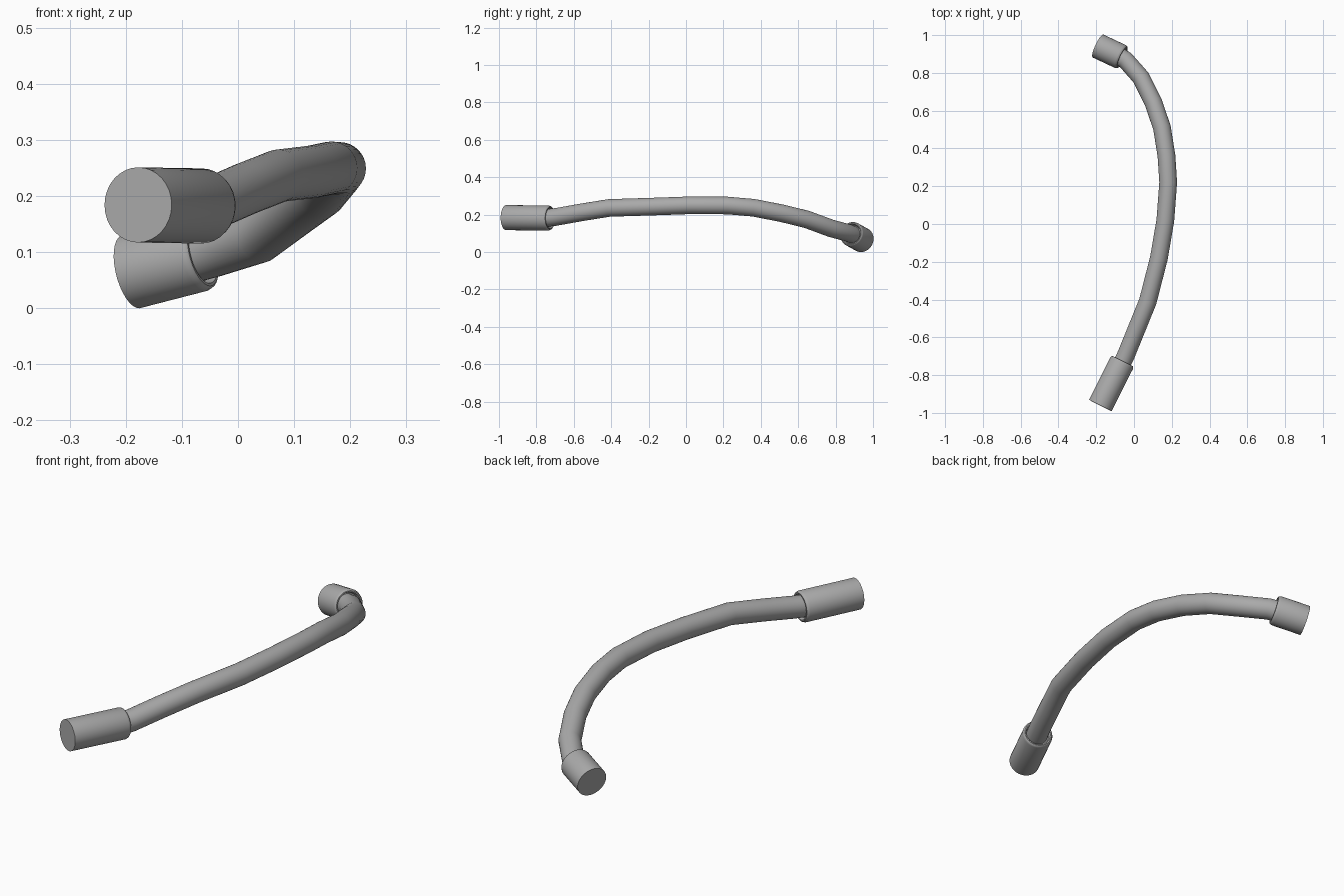
import bpy, bmesh, math
from mathutils import Vector

cube = bpy.data.objects.get("Cube")
if cube:
    bpy.data.objects.remove(cube)

gray = bpy.data.materials.new("plain gray")
gray.use_nodes = True
color = (0.4, 0.4, 0.4, 1)
gray.diffuse_color = color
gray.node_tree.nodes["Principled BSDF"].inputs["Base Color"].default_value = color

SIDES = 32
HOSE_R = 0.047
CAP_R = 0.067


def skin(name, rings):
    """Join (centre, direction, radius) rings into a closed tube."""
    bm = bmesh.new()
    loops = []
    for centre, axis, radius in rings:
        u = axis.cross(Vector((0, 0, 1))).normalized()
        v = u.cross(axis).normalized()
        loops.append([bm.verts.new(centre + radius * (math.cos(a) * u + math.sin(a) * v))
                      for a in (math.tau * i / SIDES for i in range(SIDES))])
    for a, b in zip(loops, loops[1:]):
        for i in range(SIDES):
            j = (i + 1) % SIDES
            bm.faces.new((a[i], a[j], b[j], b[i]))
    bm.faces.new(loops[0])
    bm.faces.new(loops[-1])
    bmesh.ops.recalc_face_normals(bm, faces=bm.faces)
    mesh = bpy.data.meshes.new(name)
    bm.to_mesh(mesh)
    bm.free()
    mesh.materials.append(gray)
    obj = bpy.data.objects.new(name, mesh)
    bpy.context.collection.objects.link(obj)
    bpy.ops.object.select_all(action='DESELECT')
    obj.select_set(True)
    bpy.context.view_layer.objects.active = obj
    bpy.ops.object.shade_smooth_by_angle(angle=math.radians(35))


def end_sleeve(name, outer, inner):
    """Cylindrical sleeve with a chamfered, recessed mouth at the inner end."""
    outer, inner = Vector(outer), Vector(inner)
    d = (inner - outer).normalized()
    # distance back from the mouth, radius
    mouth = [(0.012, CAP_R), (0.003, 0.064), (0, 0.06), (0, 0.055), (0.015, 0.05)]
    skin(name, [(outer, d, CAP_R)] + [(inner - d * back, d, r) for back, r in mouth])


# Bent hose, mitred at each bend
path = [Vector(p) for p in (
    (-0.08, -0.77, 0.18), (-0.045, -0.7, 0.187), (0.012, -0.56, 0.212),
    (0.073, -0.41, 0.236), (0.132, -0.18, 0.243), (0.166, 0.02, 0.25),
    (0.181, 0.22, 0.249), (0.172, 0.36, 0.237), (0.148, 0.51, 0.208),
    (0.102, 0.645, 0.175), (0.037, 0.775, 0.127), (-0.045, 0.868, 0.102),
    (-0.09, 0.895, 0.09))]
rings = []
for i, p in enumerate(path):
    before = (p - path[max(i - 1, 0)]).normalized()
    after = (path[min(i + 1, len(path) - 1)] - p).normalized()
    rings.append((p, (before + after).normalized(), HOSE_R))
skin("bent_hose", rings)

# Sleeves at both ends
end_sleeve("front_sleeve", (-0.178, -0.961, 0.184), (-0.06, -0.726, 0.182))
end_sleeve("back_sleeve", (-0.19, 0.942, 0.065), (-0.062, 0.882, 0.098))
